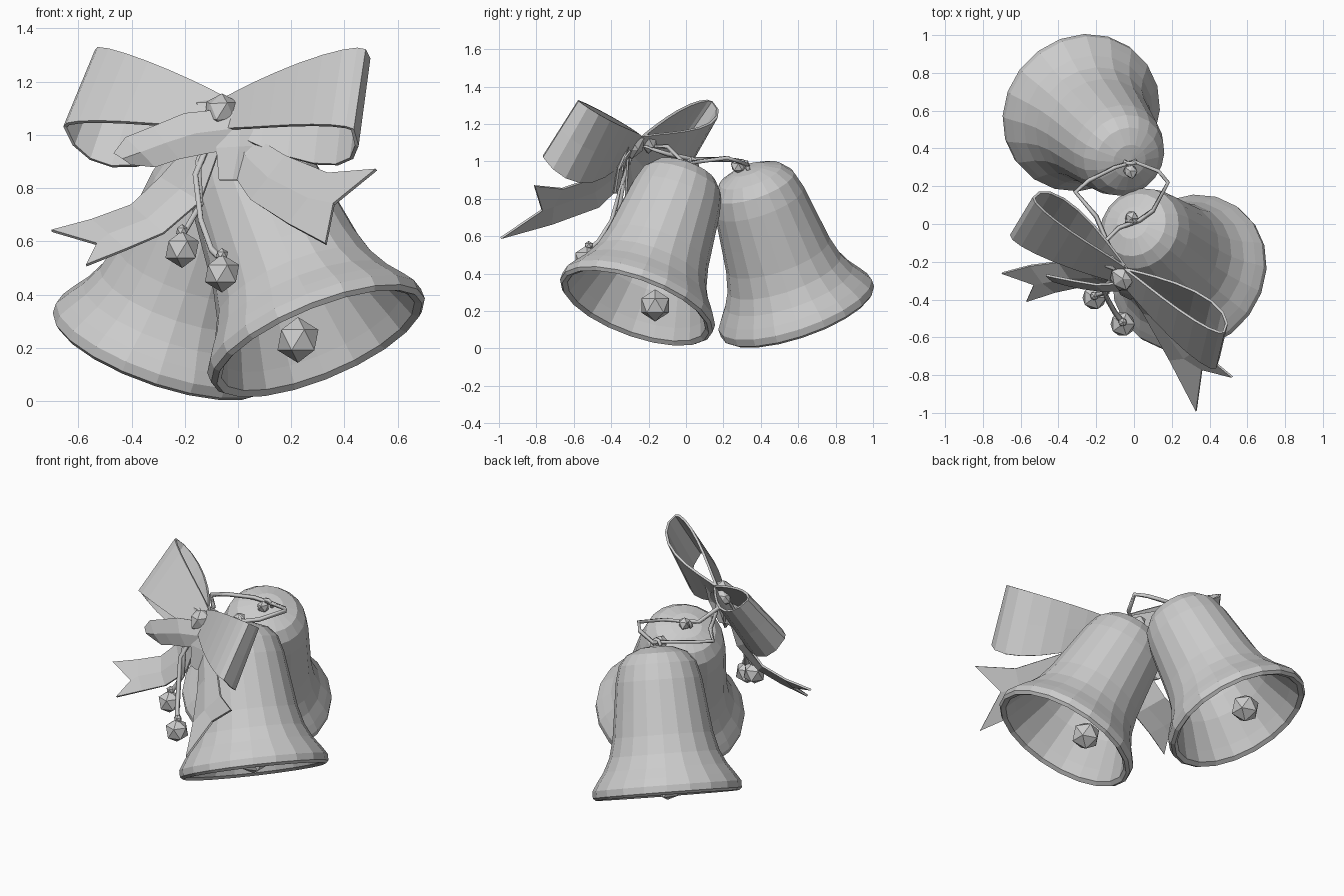
import bpy, bmesh, math, random
from mathutils import Vector as V

if "Cube" in bpy.data.objects:
    bpy.data.objects.remove(bpy.data.objects["Cube"])

random.seed(4)
mat = bpy.data.materials.new("plain light grey")
mat.diffuse_color = (0.6, 0.6, 0.6, 1)
mat.use_nodes = True
mat.node_tree.nodes["Principled BSDF"].inputs["Base Color"].default_value = mat.diffuse_color


def finish(name, bm, thick=0):
    bmesh.ops.recalc_face_normals(bm, faces=bm.faces)
    me = bpy.data.meshes.new(name)
    bm.to_mesh(me)
    bm.free()
    ob = bpy.data.objects.new(name, me)
    bpy.context.collection.objects.link(ob)
    me.materials.append(mat)
    if thick:
        mod = ob.modifiers.new("thickness", 'SOLIDIFY')
        mod.thickness = thick
        mod.offset = 0
    return ob


def grid(bm, rows, close_u=False):
    vs = [[bm.verts.new(p) for p in r] for r in rows]
    n, m = len(vs), len(vs[0])
    for i in range(n if close_u else n - 1):
        for j in range(m - 1):
            a, b = (i + 1) % n, j + 1
            bm.faces.new((vs[i][j], vs[a][j], vs[a][b], vs[i][b]))


def ball(name, pos, r, jitter=0):
    bm = bmesh.new()
    bmesh.ops.create_icosphere(bm, subdivisions=1, radius=r)
    for v in bm.verts:
        v.co = v.co * (1 + random.uniform(-jitter, jitter)) + V(pos)
    return finish(name, bm)


def tube(name, pts, r, cyclic=False):
    cu = bpy.data.curves.new(name, 'CURVE')
    cu.dimensions = '3D'
    cu.bevel_depth = r
    cu.bevel_resolution = 0
    cu.use_fill_caps = True
    sp = cu.splines.new('POLY')
    sp.points.add(len(pts) - 1)
    for p, c in zip(sp.points, pts):
        p.co = (*c, 1)
    sp.use_cyclic_u = cyclic
    cu.materials.append(mat)
    ob = bpy.data.objects.new(name, cu)
    bpy.context.collection.objects.link(ob)


# bell profile: (distance down the axis, radius), outside then inside
PROFILE = [(-.03, .002), (-.02, .09), (.015, .175), (.075, .225), (.17, .25), (.34, .272),
           (.49, .292), (.6, .32), (.68, .36), (.74, .403), (.785, .432), (.825, .432),
           (.84, .415), (.825, .39), (.76, .365), (.68, .33), (.6, .295), (.49, .268),
           (.34, .25), (.15, .22), (.06, .15), (.02, .002)]


def bell(name, apex, mouth, clapper):
    apex, mouth, c = V(apex), V(mouth), V(clapper)
    d = (mouth - apex).normalized()
    q = V((0, 0, -1)).rotation_difference(d)
    bm = bmesh.new()
    n = 20
    rows = []
    for k in range(n):
        a = 2 * math.pi * k / n
        rows.append([apex + q @ V((r * math.cos(a), r * math.sin(a), -t)) for t, r in PROFILE])
    grid(bm, rows, close_u=True)
    bmesh.ops.remove_doubles(bm, verts=bm.verts, dist=0.003)
    finish(name, bm)
    # clapper and the hanging eye
    ball(name + "_clapper", c, .086)
    eye = [apex + q @ V((.03 * math.cos(a), 0, .035 + .03 * math.sin(a)))
           for a in [math.pi * k / 4 for k in range(8)]]
    tube(name + "_eye", eye, .012, True)


bell("front_bell", (0, 0, .95), (.30, -.265, .23), (.225, -.165, .23))
bell("back_bell", (-.03, .34, .94), (-.285, .595, .2), (-.31, .63, .26))

# bow loops: teardrop bands, front sheet flat, back sheet bulging and sagging
KNOT = V((-.06, -.27, 1.08))


def bow_loop(name, far_top, far_low, front, back):
    top, low = V(far_top), V(far_low)
    W = low - top
    D = (top + low) / 2 - KNOT
    N = W.cross(D).normalized()
    if N.y > 0:
        N = -N                      # N points to the front
    bm = bmesh.new()
    rows = []
    n = 18
    for k in range(n):
        a = 2 * math.pi * k / n
        u = (1 - math.cos(a)) / 2
        s = math.sin(a) * math.sin(a / 2) ** 1.3
        c = KNOT + D * u + N * s * (front if s > 0 else back)
        half = W * (.5 * (.36 + .64 * u ** .8))
        drop = V((0, 0, -.1 * max(0, -s)))
        rows.append([c - half, c + drop * .5, c + half + drop])
    grid(bm, rows, close_u=True)
    finish(name, bm, .014)


bow_loop("left_bow_loop", (-.53, .14, 1.32), (-.65, -.06, 1.03), .055, .16)
bow_loop("right_bow_loop", (.475, -.57, 1.32), (.43, -.76, 1.02), .055, .16)


# ribbons: pairs of edge points, with an optional notch at the end
def ribbon(name, pairs, notch=None, sag=0.02):
    bm = bmesh.new()
    rows = []
    for a, b in pairs:
        a, b = V(a), V(b)
        rows.append([a, (a + b) / 2 + V((0, -sag, 0)), b])
    if notch:
        rows[-1][1] = V(notch)
    grid(bm, rows)
    finish(name, bm, .012)


ribbon("left_tail", [((-.10, -.27, 1.05), (-.04, -.31, 1.03)),
                     ((-.21, -.22, .93), (-.10, -.32, .86)),
                     ((-.29, -.2, .84), (-.14, -.32, .75)),
                     ((-.40, -.2, .735), (-.28, -.33, .63)),
                     ((-.55, -.22, .68), (-.42, -.36, .57)),
                     ((-.70, -.26, .64), (-.57, -.41, .51))], (-.53, -.32, .59))
ribbon("right_tail", [((.03, -.3, 1.06), (-.04, -.32, 1.02)),
                      ((.08, -.36, .98), (-.02, -.36, .86)),
                      ((.18, -.47, .92), (.05, -.47, .755)),
                      ((.34, -.66, .855), (.19, -.72, .665)),
                      ((.52, -.81, .87), (.33, -.99, .59))], (.36, -.77, .74))
ribbon("left_fold", [((0, -.31, 1.10), (0, -.34, .95)),
                     ((-.2, -.32, 1.08), (-.12, -.35, .93)),
                     ((-.32, -.30, 1.03), (-.22, -.34, .91)),
                     ((-.42, -.28, .99), (-.31, -.32, .88)),
                     ((-.465, -.27, .93), (-.40, -.29, .89))])
ribbon("centre_fold", [((-.06, -.31, 1.09), (.08, -.31, 1.08)),
                       ((-.08, -.35, .95), (.09, -.36, .96)),
                       ((-.07, -.37, .83), (.03, -.38, .83))])

# knot of the bow
ball("bow_knot", (-.06, -.29, 1.09), .07, .15)
ball("bow_knot_back", (-.12, -.2, 1.1), .05, .2)

# cord joining the bells
tube("bell_cord", [(-.08, -.22, 1.08), (-.16, -.1, 1.08), (-.08, -.02, 1.0), (.03, .02, .99),
                   (.10, .07, 1.0), (.18, .22, 1.02), (.13, .28, 1.0), (0, .33, .98),
                   (-.1, .3, 1.0), (-.24, .23, 1.01), (-.31, .17, 1.01), (-.2, .04, 1.01),
                   (-.14, -.1, 1.04)], .013, True)
ball("back_cord_knot", (-.02, .28, .97), .04, .2)
ball("front_cord_knot", (-.01, .03, .99), .04, .2)

# hanging berries on stems
for name, path, r in (
        ("left_berry", [(-.1, -.28, 1.04), (-.15, -.33, .9), (-.14, -.36, .74), (-.21, -.38, .62)], .07),
        ("right_berry", [(-.08, -.29, 1.04), (-.16, -.35, .85), (-.14, -.4, .68), (-.10, -.47, .57), (-.06, -.52, .53)], .072)):
    tube(name + "_stem", path, .014)
    e = V(path[-1])
    ball(name, e + V((0, -.01, -.05)), r)
    ball(name + "_cap", e + V((0, 0, .02)), .025)
